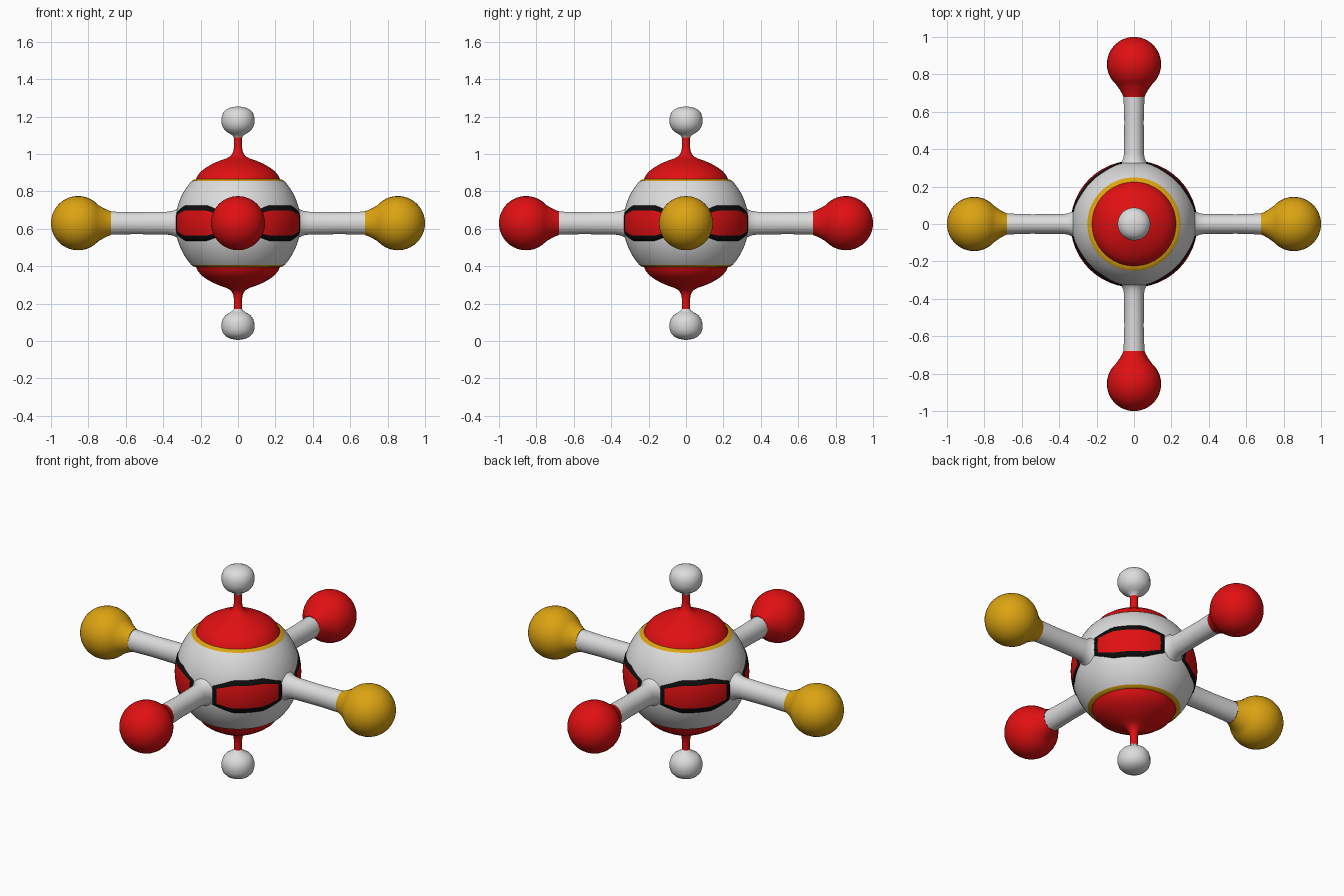
import bpy
import bmesh
from math import sin, cos, pi, radians, sqrt
from mathutils import Euler

cube = bpy.data.objects.get("Cube")
if cube:
    bpy.data.objects.remove(cube)

CENTRE = 0.63      # height of the body centre
RADIUS = 0.335     # body radius


def material(name, colour):
    mat = bpy.data.materials.new(name)
    mat.use_nodes = True
    mat.diffuse_color = (*colour, 1)
    bsdf = next(n for n in mat.node_tree.nodes if n.type == 'BSDF_PRINCIPLED')
    bsdf.inputs["Base Color"].default_value = (*colour, 1)
    bsdf.inputs["Roughness"].default_value = 0.6
    return mat


WHITE = material("light_grey", (0.72, 0.72, 0.72))
RED = material("red", (0.75, 0.005, 0.006))
GOLD = material("gold", (0.72, 0.37, 0.006))
BLACK = material("black", (0.004, 0.004, 0.004))


def finish(name, bm, mats, rotation=(0, 0, 0)):
    mesh = bpy.data.meshes.new(name)
    bm.to_mesh(mesh)
    bm.free()
    for mat in mats:
        mesh.materials.append(mat)
    for poly in mesh.polygons:
        poly.use_smooth = True
    obj = bpy.data.objects.new(name, mesh)
    obj.location.z = CENTRE
    obj.rotation_euler = Euler(rotation)
    bpy.context.collection.objects.link(obj)
    return obj


def lathe(name, profile, mat, rotation=(0, 0, 0), sides=48):
    """Spin (distance, radius[, height stretch]) points around local x."""
    bm = bmesh.new()
    rings = []
    for dist, r, *stretch in profile:
        k = stretch[0] if stretch else 1
        rings.append([bm.verts.new((dist, r * cos(2 * pi * s / sides),
                                    r * k * sin(2 * pi * s / sides)))
                      for s in range(sides)])
    for a, b in zip(rings, rings[1:]):
        for s in range(sides):
            t = (s + 1) % sides
            bm.faces.new((a[s], a[t], b[t], b[s]))
    bmesh.ops.remove_doubles(bm, verts=bm.verts, dist=1e-5)
    return finish(name, bm, [mat], rotation)


def arc(centre, radius, start, end, steps=18):
    """Circle points running from angle start to end, as a lathe profile."""
    angles = [radians(start + (end - start) * i / steps) for i in range(steps + 1)]
    return [(centre - radius * cos(a), radius * sin(a)) for a in angles]


# Round body, cut flat above and below
lathe("body", arc(0, RADIUS, 48, 132, 24), WHITE, (0, -pi / 2, 0), 64)

# Caps, trim rings and knobs on both ends
CAP = [(0.234, 0.225), (0.255, 0.215), (0.277, 0.198), (0.298, 0.17),
       (0.318, 0.135), (0.335, 0.095), (0.347, 0.06), (0.36, 0.038),
       (0.38, 0.026), (0.41, 0.021), (0.46, 0.022)]
KNOB = [(0.458, 0.022), (0.468, 0.028), (0.478, 0.044), (0.492, 0.066),
        (0.512, 0.081), (0.535, 0.088), (0.565, 0.088), (0.59, 0.08),
        (0.608, 0.062), (0.619, 0.037), (0.625, 0)]
for end, tilt in (("top", -pi / 2), ("bottom", pi / 2)):
    turn = (0, tilt, 0)
    lathe(end + "_trim_ring", [(0.222, 0.25), (0.231, 0.24), (0.235, 0.224)], GOLD, turn)
    lathe(end + "_cap", CAP, RED, turn)
    lathe(end + "_knob", KNOB, WHITE, turn, 32)

# Four arms, each ending in a ball with a flared collar
ARM = [(0.315, 0.078, 1.1), (0.333, 0.066, 1.1), (0.35, 0.057, 1.15),
       (0.38, 0.053, 1.15), (0.55, 0.052, 1.13), (0.68, 0.056, 1.1)]
BALL = [(0.68, 0.057, 1.12), (0.695, 0.063, 1.1), (0.715, 0.074, 1.06),
        (0.735, 0.088, 1.02)] + arc(0.855, 0.145, 42, 180)
for i, side in enumerate(("left", "back", "right", "front")):
    turn = (0, 0, i * pi / 2)
    lathe(side + "_arm", ARM, WHITE, turn, 32)
    lathe(side + "_ball", BALL, GOLD if i % 2 == 0 else RED, turn, 32)

# Black-rimmed red panels wrapped on the body between the arms
COLS = [-34, -30] + [-30 + 4 * i for i in range(1, 15)] + [30, 34]
ROWS = [-1, -0.7, -0.35, 0, 0.35, 0.7, 1]


def half_height(angle):
    slope = max(0, abs(angle) - 15) / 19
    return 0.095 - 0.04 * slope


def panel(name, heading):
    bm = bmesh.new()
    grid = []
    for angle in COLS:
        column = []
        for row in ROWS:
            z = row * half_height(angle)
            r = sqrt(RADIUS ** 2 - z * z) + 0.004
            a = radians(angle)
            column.append(bm.verts.new((r * cos(a), r * sin(a), z)))
        grid.append(column)
    last_col, last_row = len(COLS) - 2, len(ROWS) - 2
    for i in range(last_col + 1):
        for j in range(last_row + 1):
            face = bm.faces.new((grid[i][j], grid[i + 1][j],
                                 grid[i + 1][j + 1], grid[i][j + 1]))
            face.material_index = int(i in (0, last_col) or j in (0, last_row))
    obj = finish(name, bm, [RED, BLACK], (0, 0, heading))
    solid = obj.modifiers.new("thickness", 'SOLIDIFY')
    solid.thickness = 0.008
    solid.offset = -1


for i, corner in enumerate(("back_left", "back_right", "front_right", "front_left")):
    panel(corner + "_panel", pi / 4 + i * pi / 2)
